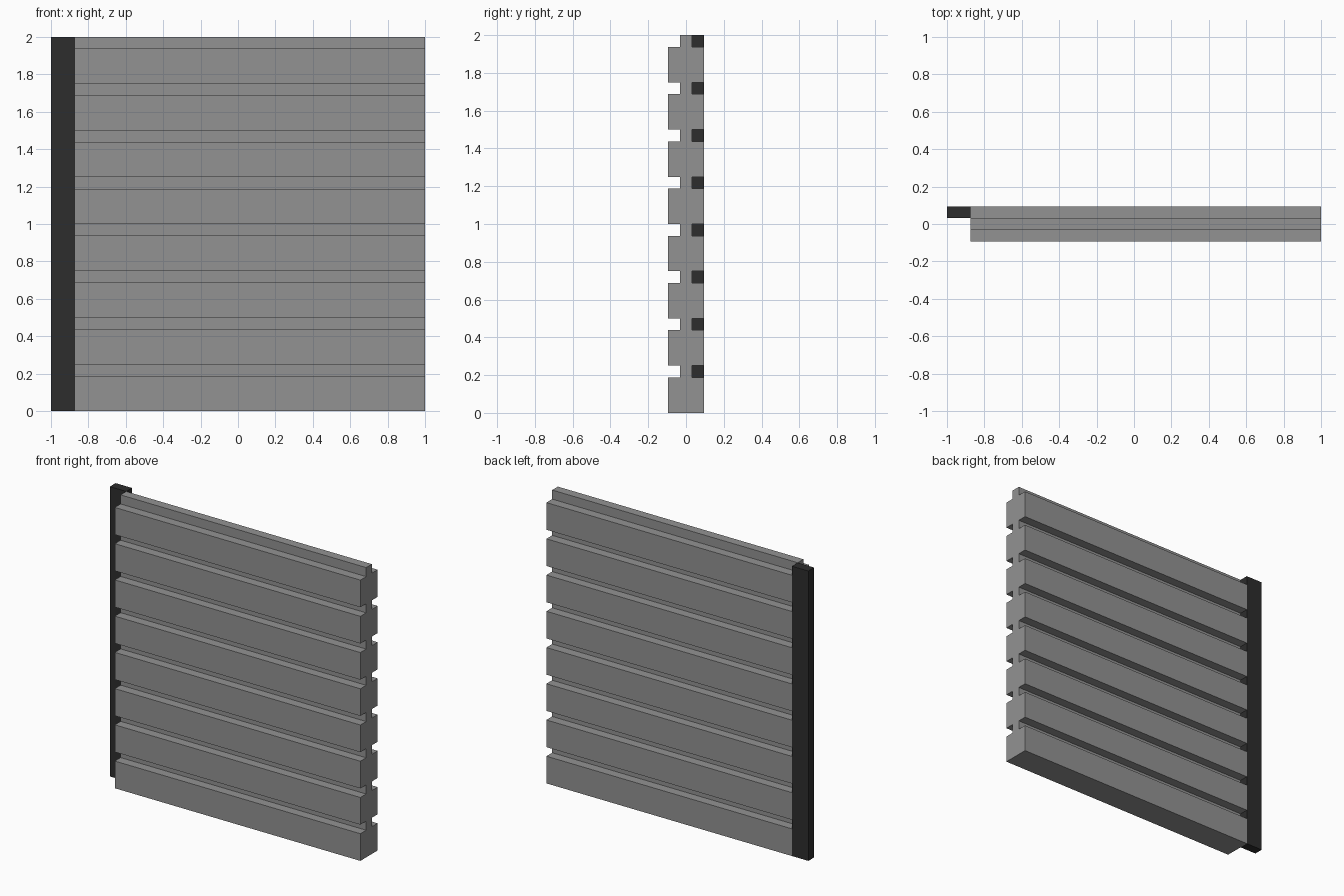
import bpy, bmesh

cube = bpy.data.objects.get("Cube")
if cube:
    bpy.data.objects.remove(cube, do_unlink=True)

BOARDS = 8
PITCH = 0.25      # height of one board with its tongue
BODY = 0.1875     # height of the thick part
HALF = 0.094      # half thickness of the boards
TONGUE = 0.031    # half thickness of the tongue between boards
SEAM = -0.875     # where the boards meet the post


def material(name, value):
    m = bpy.data.materials.new(name)
    m.use_nodes = True
    colour = (value, value, value, 1)
    m.diffuse_color = colour
    m.node_tree.nodes["Principled BSDF"].inputs["Base Color"].default_value = colour
    return m


def extrude_along_x(name, profile, x0, x1, mat):
    """Closed (y, z) outline swept from x0 to x1."""
    bm = bmesh.new()
    face = bm.faces.new([bm.verts.new((x0, y, z)) for y, z in profile])
    result = bmesh.ops.extrude_face_region(bm, geom=[face])
    moved = [v for v in result["geom"] if isinstance(v, bmesh.types.BMVert)]
    bmesh.ops.translate(bm, verts=moved, vec=(x1 - x0, 0, 0))
    bmesh.ops.recalc_face_normals(bm, faces=bm.faces)
    mesh = bpy.data.meshes.new(name)
    bm.to_mesh(mesh)
    bm.free()
    mesh.materials.append(mat)
    obj = bpy.data.objects.new(name, mesh)
    bpy.context.collection.objects.link(obj)
    return obj


grey = material("panel grey", 0.29)
dark = material("post dark grey", 0.026)

# Wall panel: thick boards joined by thin tongues, grooved on both faces
side = []
for i in range(BOARDS):
    z = i * PITCH
    side += [(HALF, z), (HALF, z + BODY), (TONGUE, z + BODY), (TONGUE, z + PITCH)]
outline = side + [(-y, z) for y, z in reversed(side)]
extrude_along_x("wall_panel", outline, SEAM, 1.0, grey)

# Upright post strip, flush with the back of the panel
extrude_along_x("edge_post",
                [(TONGUE, 0), (HALF, 0), (HALF, BOARDS * PITCH), (TONGUE, BOARDS * PITCH)],
                -1.0, SEAM, dark)
